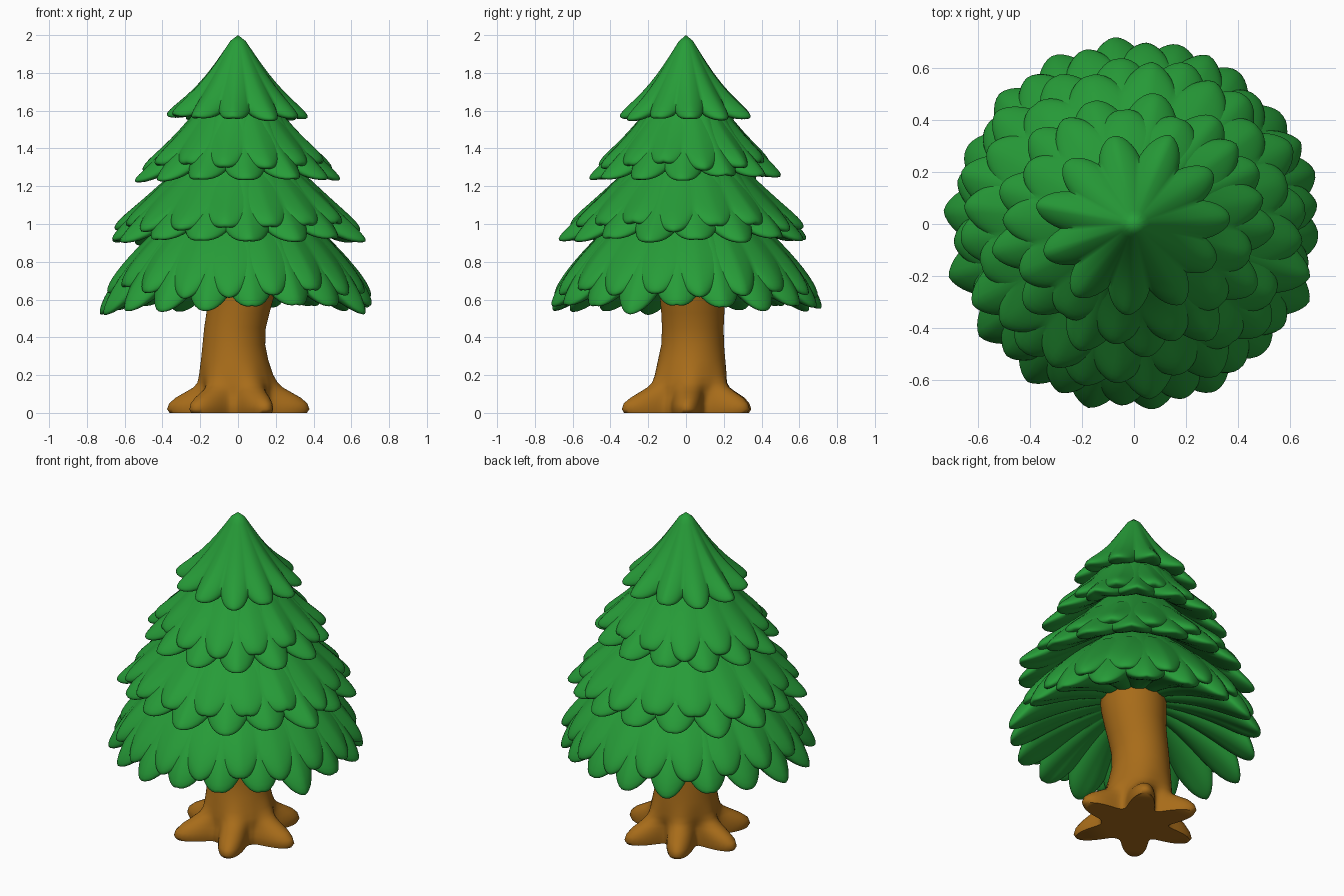
import bpy, bmesh, math, random
from mathutils import Vector

if "Cube" in bpy.data.objects:
    bpy.data.objects.remove(bpy.data.objects["Cube"])

random.seed(11)


def material(name, rgb):
    m = bpy.data.materials.new(name)
    m.diffuse_color = (*rgb, 1)
    m.use_nodes = True
    m.node_tree.nodes["Principled BSDF"].inputs["Base Color"].default_value = m.diffuse_color
    return m


GREEN = material("leaf_green", (0.02, 0.335, 0.04))
BROWN = material("bark_brown", (0.39, 0.15, 0.01))


def loft(name, rings, mat, close):
    """Skin a list of equal rings; close joins the last ring to the first, otherwise ends are capped."""
    bm = bmesh.new()
    vs = [[bm.verts.new(p) for p in ring] for ring in rings]
    n = len(vs[0])
    pairs = list(zip(vs, vs[1:])) + ([(vs[-1], vs[0])] if close else [])
    for a, b in pairs:
        for i in range(n):
            j = (i + 1) % n
            bm.faces.new((a[i], a[j], b[j], b[i]))
    if not close:
        bm.faces.new(vs[0])
        bm.faces.new(vs[-1])
    bmesh.ops.remove_doubles(bm, verts=bm.verts, dist=1e-4)
    bmesh.ops.recalc_face_normals(bm, faces=bm.faces)
    me = bpy.data.meshes.new(name)
    bm.to_mesh(me)
    bm.free()
    me.materials.append(mat)
    ob = bpy.data.objects.new(name, me)
    bpy.context.collection.objects.link(ob)
    bpy.ops.object.select_all(action='DESELECT')
    ob.select_set(True)
    bpy.context.view_layer.objects.active = ob
    bpy.ops.object.shade_smooth_by_angle(angle=math.radians(60))
    return ob


def bezier(p, t):
    """Point and outward normal on a cubic in (radius, height)."""
    p = [Vector(q) for q in p]
    u = 1 - t
    pos = p[0] * u**3 + p[1] * 3 * u * u * t + p[2] * 3 * u * t * t + p[3] * t**3
    d = (p[1] - p[0]) * u * u + (p[2] - p[1]) * 2 * u * t + (p[3] - p[2]) * t * t
    return pos, Vector((-d.y, d.x)).normalized()


STEPS = [0, .04, .1, .2, .32, .44, .56, .67, .76, .84, .9, .95, .98, .995, 1]
SEG = 12


def leaf_skirt(name, curve, leaves, phase, length, start, lift, drop, yscale, jitter, thick=0.072):
    """Ring of overlapping pointed leaves with thickness and a fluted underside."""
    vary = [random.uniform(-jitter, .02) for _ in range(leaves)]
    bump = [random.uniform(-.012, .016) for _ in range(leaves)]
    apex = curve[0][0] == 0

    def point(k, s, side):
        leaf, f = divmod(k, SEG)
        u = abs(2 * f / SEG - 1)
        reach = length * (1 - .17 * u**1.8 + vary[leaf] * (1 - u))
        t = start + (reach - start) * s
        pos, nrm = bezier(curve, t)
        if apex and s == 0:
            nrm = Vector((0, 1))
        off = lift * s + side * thick / 2 * math.sqrt(max(0, 1 - s**7))
        off += t**2 * (bump[leaf] * (1 - u) - .038 * u**1.4 + .008)
        pos = pos + nrm * off
        if side < 0:
            pos.y -= drop * (1 - s)
        a = math.radians(phase) + 2 * math.pi * (k / SEG - .5) / leaves
        return (pos.x * math.cos(a), pos.x * math.sin(a) * yscale, pos.y)

    n = leaves * SEG
    rings = [[point(k, s, 1) for k in range(n)] for s in STEPS]
    rings += [[point(k, s, -1) for k in range(n)] for s in reversed(STEPS[:-1])]
    return loft(name, rings, GREEN, True)


# Foliage tiers: profile, leaf count, direction of first leaf, underside fill, depth scale
tiers = [
    ("top", [(0, 1.964), (.10, 1.82), (.20, 1.65), (.38, 1.553)], 11, 4, .12, .92),
    ("upper", [(.10, 1.72), (.20, 1.58), (.33, 1.36), (.55, 1.225)], 13, -2, .15, .95),
    ("middle", [(.15, 1.42), (.32, 1.26), (.50, 1.04), (.685, .90)], 16, 5, .17, .96),
    ("bottom", [(.10, 1.20), (.35, 1.03), (.60, .76), (.715, .525)], 18, -4, .38, 1.0),
]
for label, curve, count, phase, drop, ys in tiers:
    leaf_skirt(label + "_tier_leaves", curve, count, phase, 1.0, 0, 0, drop, ys, .06)
    if label != "top":
        leaf_skirt(label + "_tier_short_leaves", curve, count, phase + 180 / count,
                   .89, .35, .024, .04, ys, .09)

# Trunk: height, centre x, centre y, radius, root reach
trunk = [(0, 0, .005, .19, .175), (.02, 0, .005, .195, .183), (.05, 0, .005, .195, .172),
         (.08, 0, .01, .193, .14), (.11, 0, .012, .19, .09), (.135, 0, .015, .192, .045),
         (.16, -.003, .02, .193, .02), (.20, -.01, .025, .190, .007), (.28, -.018, .03, .178, 0),
         (.36, -.022, .035, .166, 0), (.45, -.016, .036, .163, 0), (.53, 0, .036, .167, 0),
         (.62, .018, .035, .174, 0), (.72, .03, .035, .186, 0), (.90, .04, .03, .19, 0)]
ROOTS = [0, 60, 117, 173, 230, 295]
N = 120


def root_lobe(angle):
    """1 along a root, falling to 0 between roots."""
    d = min(abs((angle - r + 180) % 360 - 180) for r in ROOTS)
    return (.5 + .5 * math.cos(math.radians(6 * min(d, 30)))) ** 1.2


rings = []
for z, cx, cy, r, root in trunk:
    ring = []
    for i in range(N):
        a = 2 * math.pi * i / N
        rad = r + root * root_lobe(360 * i / N)
        ring.append((cx + rad * math.cos(a), cy + rad * math.sin(a), z))
    rings.append(ring)
loft("trunk_with_roots", rings, BROWN, False)
